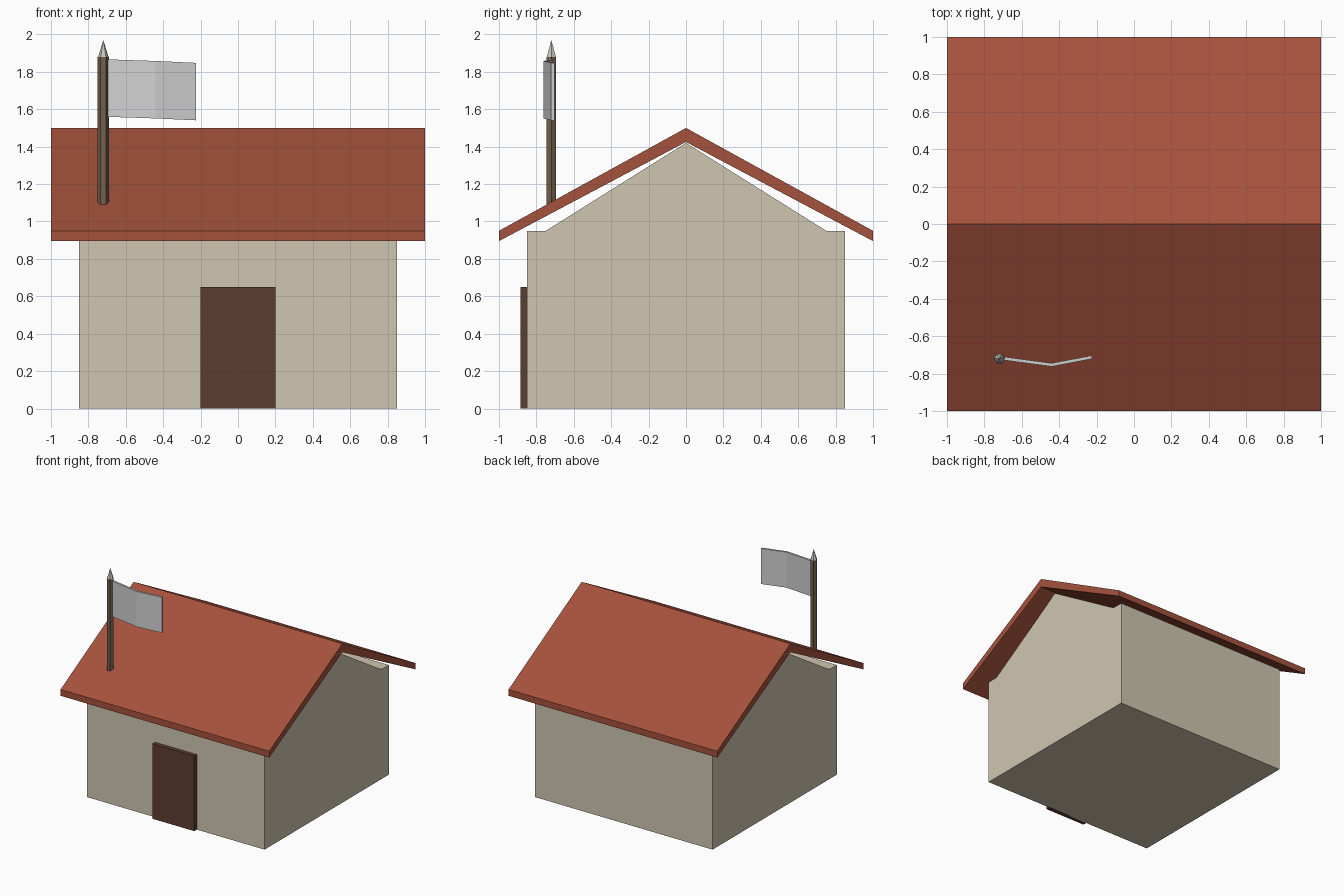
import bpy, bmesh, math
from mathutils import Vector

if "Cube" in bpy.data.objects:
    bpy.data.objects.remove(bpy.data.objects["Cube"])


def material(name, rgb):
    m = bpy.data.materials.new(name)
    m.diffuse_color = (*rgb, 1)
    m.use_nodes = True
    m.node_tree.nodes["Principled BSDF"].inputs["Base Color"].default_value = m.diffuse_color
    return m


plaster = material("plaster", (0.63, 0.565, 0.434))
tile = material("roof_tile", (0.376, 0.084, 0.045))
door_wood = material("door_wood", (0.107, 0.048, 0.028))
pole_wood = material("pole_wood", (0.17, 0.115, 0.07))
cloth = material("flag_cloth", (0.64, 0.64, 0.64))
metal = material("tip_metal", (0.58, 0.57, 0.52))


def finish(bm, name, mat):
    bmesh.ops.recalc_face_normals(bm, faces=bm.faces[:])
    me = bpy.data.meshes.new(name)
    bm.to_mesh(me)
    bm.free()
    me.materials.append(mat)
    ob = bpy.data.objects.new(name, me)
    bpy.context.collection.objects.link(ob)
    return ob


def extrude_x(name, profile, half, mat):
    """Extrude a (y, z) outline from x = -half to x = half."""
    bm = bmesh.new()
    face = bm.faces.new([bm.verts.new((-half, y, z)) for y, z in profile])
    geom = bmesh.ops.extrude_face_region(bm, geom=[face])["geom"]
    verts = [g for g in geom if isinstance(g, bmesh.types.BMVert)]
    bmesh.ops.translate(bm, verts=verts, vec=(2 * half, 0, 0))
    return finish(bm, name, mat)


def hex_cone(name, r1, r2, z1, z2, mat):
    """Six-sided pole section with corners pointing along x."""
    bm = bmesh.new()
    bmesh.ops.create_cone(bm, cap_ends=True, segments=6, radius1=r1, radius2=r2, depth=z2 - z1)
    v = max(bm.verts, key=lambda p: p.co.xy.length).co
    turn = -math.atan2(v.y, v.x)
    for p in bm.verts:
        x, y = p.co.x, p.co.y
        p.co.x = x * math.cos(turn) - y * math.sin(turn) - 0.72
        p.co.y = x * math.sin(turn) + y * math.cos(turn) - 0.72
        p.co.z += (z1 + z2) / 2
    bmesh.ops.remove_doubles(bm, verts=bm.verts[:], dist=1e-5)
    return finish(bm, name, mat)


# House body with gable ends
extrude_x("walls", [(-0.85, 0), (0.85, 0), (0.85, 0.95), (0.75, 0.95), (0, 1.42),
                    (-0.75, 0.95), (-0.85, 0.95)], 0.85, plaster)

# Pitched roof
extrude_x("roof", [(-1, 0.895), (0, 1.425), (1, 0.895), (1, 0.95), (0, 1.5), (-1, 0.95)], 1.0, tile)

# Door slab
extrude_x("door", [(-0.885, 0), (-0.84, 0), (-0.84, 0.65), (-0.885, 0.65)], 0.2, door_wood)

# Flag pole and pointed tip
hex_cone("flag_pole", 0.03, 0.03, 1.06, 1.88, pole_wood)
hex_cone("pole_tip", 0.028, 0.0, 1.88, 1.97, metal)

# Bent flag: (x, y, top z) stations, each a thin upright rectangle
bm = bmesh.new()
rings = []
for x, y, top in ((-0.71, -0.717, 1.867), (-0.44, -0.753, 1.858), (-0.225, -0.712, 1.848)):
    rings.append([bm.verts.new((x, y + dy, top - dz))
                  for dy, dz in ((-0.009, 0), (0.009, 0), (0.009, 0.307), (-0.009, 0.307))])
for a, b in zip(rings, rings[1:]):
    for i in range(4):
        j = (i + 1) % 4
        bm.faces.new((a[i], a[j], b[j], b[i]))
bm.faces.new(rings[0])
bm.faces.new(rings[-1])
finish(bm, "flag", cloth)
